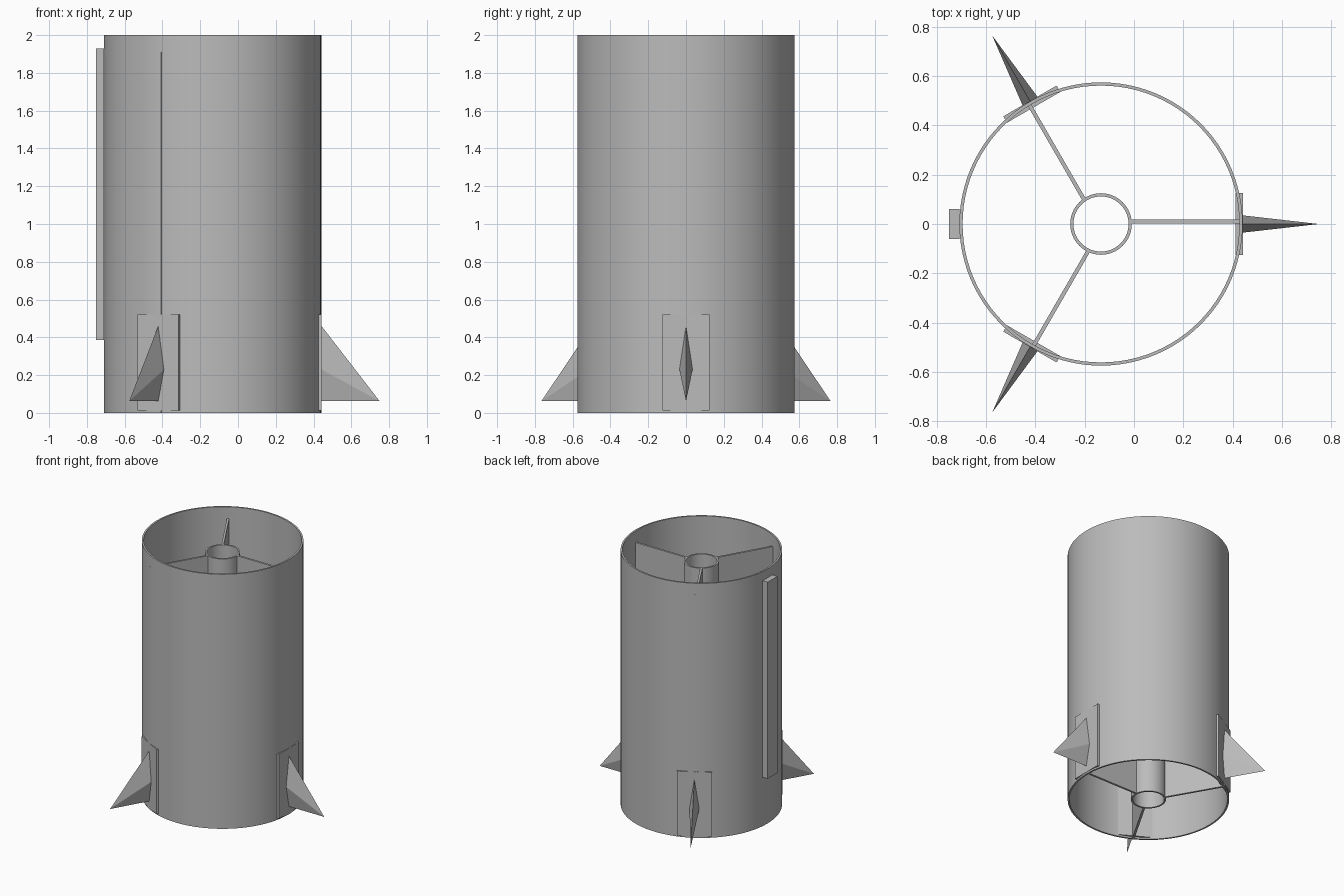
import bpy, bmesh, math
from mathutils import Matrix, Vector

cube = bpy.data.objects.get("Cube")
if cube:
    bpy.data.objects.remove(cube, do_unlink=True)

AXIS = Vector((-0.134, 0, 0))   # centre line of the body tube
R = 0.575                       # body radius

grey = bpy.data.materials.new("plain_grey")
grey.use_nodes = True
colour = (0.5, 0.5, 0.5, 1)
grey.diffuse_color = colour
grey.node_tree.nodes["Principled BSDF"].inputs["Base Color"].default_value = colour


def finish(name, bm, angle=0.0, smooth=False):
    """Turn a bmesh into an object on the tube axis, spun about it."""
    bmesh.ops.recalc_face_normals(bm, faces=bm.faces)
    mesh = bpy.data.meshes.new(name)
    bm.to_mesh(mesh)
    bm.free()
    mesh.materials.append(grey)
    obj = bpy.data.objects.new(name, mesh)
    bpy.context.collection.objects.link(obj)
    obj.matrix_world = Matrix.Translation(AXIS) @ Matrix.Rotation(angle, 4, "Z")
    if smooth:
        bpy.ops.object.select_all(action="DESELECT")
        obj.select_set(True)
        bpy.context.view_layer.objects.active = obj
        bpy.ops.object.shade_smooth_by_angle(angle=math.radians(30))
    return obj


def tube(name, outer, inner, height, steps):
    """Open tube: a rectangular wall section spun around the axis."""
    bm = bmesh.new()
    section = [(inner, 0), (outer, 0), (outer, height), (inner, height)]
    verts = [bm.verts.new((r, 0, z)) for r, z in section]
    edges = [bm.edges.new((verts[i - 1], verts[i])) for i in range(4)]
    bmesh.ops.spin(bm, geom=verts + edges, axis=(0, 0, 1), cent=(0, 0, 0),
                   angle=math.tau, steps=steps, use_merge=True)
    bmesh.ops.remove_doubles(bm, verts=bm.verts, dist=1e-5)
    return finish(name, bm, smooth=True)


def box(name, low, high, angle=0.0):
    low, high = Vector(low), Vector(high)
    bm = bmesh.new()
    bmesh.ops.create_cube(bm, size=1)
    bmesh.ops.scale(bm, vec=high - low, verts=bm.verts)
    bmesh.ops.translate(bm, vec=(low + high) / 2, verts=bm.verts)
    return finish(name, bm, angle)


def fin(name, angle):
    """Pyramid with a kite-shaped root and a low swept tip."""
    bm = bmesh.new()
    root = [bm.verts.new((R + 0.001, y, z)) for y, z in
            [(0, 0.062), (0.035, 0.23), (0, 0.46), (-0.035, 0.23)]]
    tip = bm.verts.new((0.884, 0, 0.062))
    bm.faces.new(root)
    for i in range(4):
        bm.faces.new((root[i - 1], root[i], tip))
    return finish(name, bm, angle)


# Body and central motor tube
tube("body_tube", R, R - 0.013, 2.0, 96)
tube("inner_tube", 0.125, 0.112, 1.91, 64)

# Three sets of rib, mounting plate and fin
for label, degrees in (("left", 0), ("back", 120), ("front", 240)):
    a = math.radians(degrees)
    box(label + "_rib", (0.12, 0.002, 0), (R + 0.001, 0.018, 1.91), a)
    box(label + "_fin_plate", (0.547, -0.125, 0.013), (R + 0.002, 0.125, 0.52), a)
    fin(label + "_fin", a)

# Raised cable cover on the right side
box("cable_cover", (-0.618, -0.06, 0.385), (-R, 0.06, 1.93))
